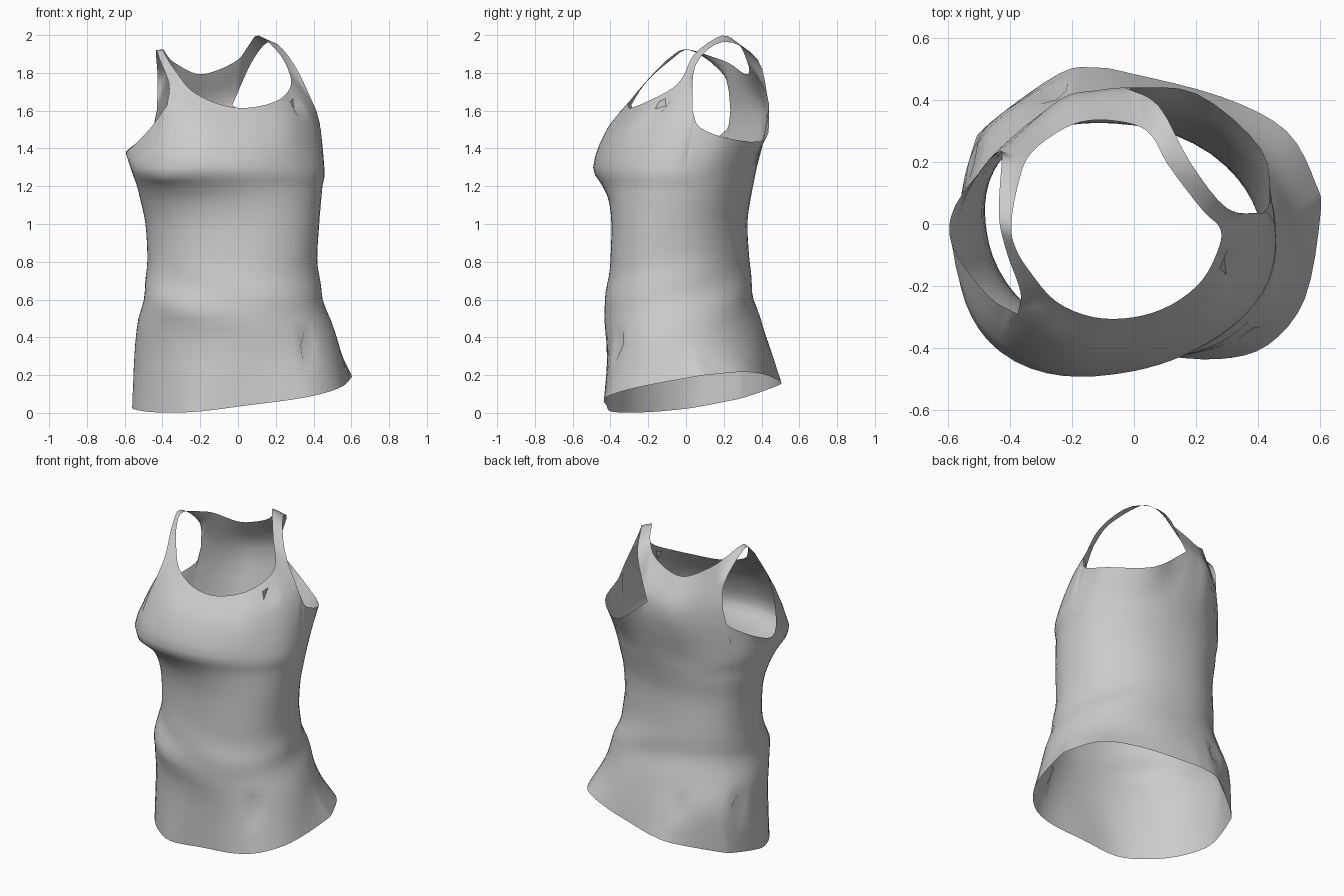
import bpy, bmesh, math
from mathutils import Vector

cube = bpy.data.objects.get("Cube")
if cube:
    bpy.data.objects.remove(cube)

SUB = 4  # samples per key segment
ARMS = ((4, 8), (11, 16))  # key indices where each armhole begins and ends


def spline(p0, p1, p2, p3, t):
    return 0.5 * (2 * p1 + (p2 - p0) * t + (2 * p0 - 5 * p1 + 4 * p2 - p3) * t ** 2
                  + (3 * p1 - p0 - 3 * p2 + p3) * t ** 3)


def closed_curve(keys, split=False):
    """Smooth loop; split makes a corner at both ends of each armhole."""
    k = [Vector(p) for p in keys]
    n = len(k)
    corners = [i for arm in ARMS for i in arm] if split else []
    out = []
    for i in range(n):
        j = (i + 1) % n
        p0 = 2 * k[i] - k[j] if i in corners else k[i - 1]
        p3 = 2 * k[j] - k[i] if j in corners else k[(i + 2) % n]
        out += [spline(p0, k[i], k[j], p3, s / SUB) for s in range(SUB)]
    return out


# Neckline, counter-clockwise from the front
neck_keys = [
    (0, -.30, 1.615), (.12, -.26, 1.625), (.22, -.18, 1.66), (.275, -.07, 1.72),
    (.275, -.01, 1.79), (.22, .045, 1.9), (.11, .19, 1.997), (.06, .28, 1.95),
    (0, .32, 1.87), (-.12, .335, 1.81), (-.22, .31, 1.795), (-.33, .23, 1.85),
    (-.37, .14, 1.885), (-.395, 0, 1.925), (-.38, -.08, 1.885), (-.33, -.16, 1.81),
    (-.25, -.25, 1.71), (-.13, -.30, 1.645)]
# Yoke line: chest and back panels, and the outer edge of the straps
yoke_keys = [
    (0, -.41, 1.47), (.14, -.37, 1.47), (.28, -.28, 1.5), (.38, -.11, 1.55),
    (.415, .035, 1.6), (.3, .05, 1.84), (.18, .2, 1.965), (.08, .38, 1.87),
    (-.03, .44, 1.63), (-.12, .43, 1.6), (-.24, .40, 1.58), (-.43, .235, 1.6),
    (-.425, .215, 1.77), (-.435, .03, 1.92), (-.41, -.09, 1.86), (-.365, -.22, 1.74),
    (-.375, -.29, 1.63), (-.2, -.42, 1.5)]
# Lower edges of the two armholes, by key index
underarm = {5: (.435, .075, 1.51), 6: (.41, .24, 1.45), 7: (.2, .42, 1.45),
            12: (-.455, .215, 1.5), 13: (-.575, .06, 1.4),
            14: (-.585, -.07, 1.385), 15: (-.47, -.23, 1.5)}
# Outline of the slanted hem
hem_keys = [
    (.04, -.42), (.27, -.435), (.43, -.39), (.55, -.24), (.6, .03), (.585, .13),
    (.49, .3), (.28, .41), (-.02, .487), (-.12, .503), (-.24, .485), (-.47, .32),
    (-.52, .24), (-.56, .06), (-.54, -.05), (-.47, -.18), (-.36, -.3), (-.2, -.4)]

neck = closed_curve(neck_keys)
yoke = closed_curve(yoke_keys, True)
low = closed_curve([underarm.get(i, p) for i, p in enumerate(yoke_keys)], True)
hem = closed_curve([(x, y, max(0, .1 + .14 * x + .16 * y)) for x, y in hem_keys])
COLS = len(neck)


def in_arm(c):
    return any(a * SUB < c < b * SUB for a, b in ARMS)


top = [low[c] if in_arm(c) else yoke[c] for c in range(COLS)]

# Body rings: height, x range, y range, skew
rings = [(.36, -.545, .535, -.42, .44, -.17), (.55, -.515, .47, -.437, .375, -.1),
         (.68, -.49, .435, -.413, .35, -.14), (.82, -.48, .42, -.40, .335, -.18),
         (1.0, -.49, .43, -.395, .325, -.16), (1.12, -.515, .44, -.413, .34, -.1),
         (1.2, -.535, .447, -.452, .355, -.04), (1.3, -.57, .457, -.5, .375, .04)]


def ring_point(ring, ang):
    z, x0, x1, y0, y1, skew = ring
    a, b = (x1 - x0) / 2, (y1 - y0) / 2
    t = math.atan2(math.sin(ang) / b, math.cos(ang) / a)
    cx, sy = math.cos(t - skew / 2), math.sin(t + skew / 2)
    x = (x0 + x1) / 2 + a * math.copysign(abs(cx) ** .92, cx)
    y = (y0 + y1) / 2 + b * math.copysign(abs(sy) ** .92, sy)
    # The bust reaches further forward on the right side
    bust = math.exp(-((z - 1.28) / .12) ** 2) * max(0, -sy)
    return Vector((x, y + .12 * (x + .2) * bust, z))


def column(c):
    """Points up one column: body part, then yoke or strap part."""
    ang = math.atan2(top[c].y, top[c].x + .05)
    pts = [hem[c]] + [ring_point(r, ang) for r in rings] + [top[c]]
    after = 2 * pts[-1] - pts[-2] if in_arm(c) else neck[c]
    ext = [2 * pts[0] - pts[1]] + pts + [after]
    body = []
    for i in range(1, len(pts)):
        for s in range(3):
            p = spline(*ext[i - 1:i + 3], s / 3)
            # Soft slanting cloth folds around the waist
            fold = .007 * math.sin(24 * p.z + 5 * math.cos(ang + .9))
            fold *= math.exp(-((p.z - .6) / .14) ** 2)
            body.append(p + Vector((math.cos(ang), math.sin(ang), 0)) * fold)
    body.append(top[c])
    lo, hi = yoke[c], neck[c]
    before = 2 * lo - hi if in_arm(c) else pts[-2]
    upper = [spline(before, lo, hi, 2 * hi - lo, s / 4) for s in range(5)]
    return body, upper


columns = [column(c) for c in range(COLS)]
bm = bmesh.new()
for part in (0, 1):
    grid = [[bm.verts.new(p) for p in col[part]] for col in columns]
    for c in range(COLS):
        a, b = grid[c], grid[(c + 1) % COLS]
        for r in range(len(a) - 1):
            bm.faces.new((a[r], b[r], b[r + 1], a[r + 1]))
bmesh.ops.remove_doubles(bm, verts=bm.verts[:], dist=.0005)

# Small pinched snags in the cloth
for spot in ((.38, -.36, .35), (.3, -.12, 1.63), (-.27, .42, .34), (-.5, .2, .32)):
    v = min(bm.verts, key=lambda q: (q.co - Vector(spot)).length)
    v.co += Vector((-v.co.x, -v.co.y, 0)).normalized() * .045

mesh = bpy.data.meshes.new("tank_top")
bm.to_mesh(mesh)
bm.free()
shirt = bpy.data.objects.new("tank_top", mesh)
bpy.context.collection.objects.link(shirt)

# Plain grey cloth
mat = bpy.data.materials.new("grey_cloth")
mat.use_nodes = True
grey = (.6, .6, .6, 1)
mat.diffuse_color = grey
mat.node_tree.nodes["Principled BSDF"].inputs["Base Color"].default_value = grey
mesh.materials.append(mat)

bpy.context.view_layer.objects.active = shirt
shirt.select_set(True)
bpy.ops.object.shade_smooth_by_angle(angle=math.radians(50))
